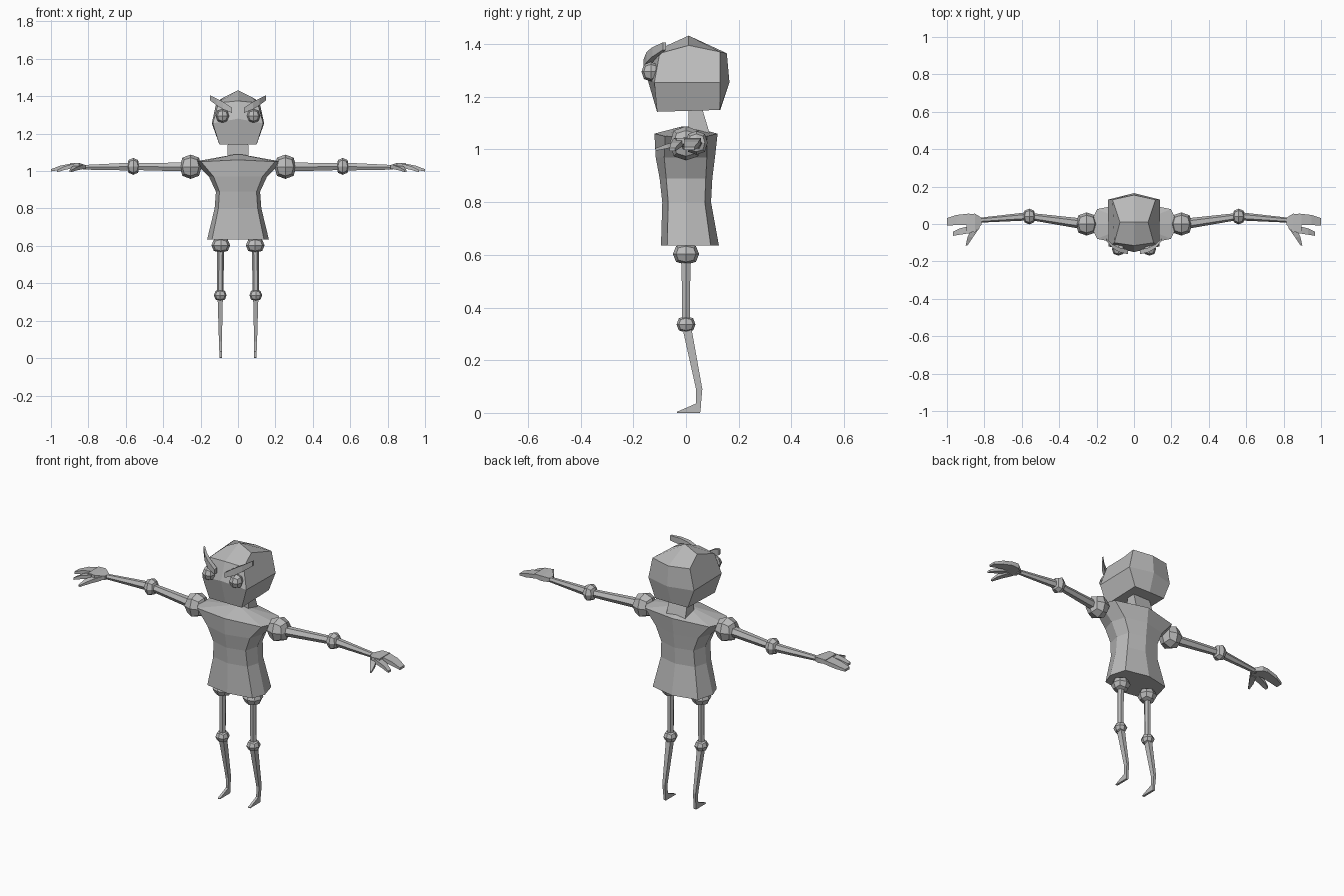
import bpy, bmesh, math
from mathutils import Vector

if "Cube" in bpy.data.objects:
    bpy.data.objects.remove(bpy.data.objects["Cube"])

grey = bpy.data.materials.new("plain_grey")
grey.diffuse_color = (0.5, 0.5, 0.5, 1)
grey.use_nodes = True
grey.node_tree.nodes["Principled BSDF"].inputs["Base Color"].default_value = grey.diffuse_color


def finish(name, bm, mirror=False):
    bmesh.ops.remove_doubles(bm, verts=bm.verts, dist=0.0005)
    bmesh.ops.recalc_face_normals(bm, faces=bm.faces)
    me = bpy.data.meshes.new(name)
    bm.to_mesh(me)
    bm.free()
    me.materials.append(grey)
    ob = bpy.data.objects.new(name, me)
    bpy.context.collection.objects.link(ob)
    if mirror:
        ob.modifiers.new("mirror", 'MIRROR').use_axis = (True, False, False)
    return ob


def loft(name, rings, mirror=False, caps=None):
    """Skin a list of point rings and close both ends."""
    bm = bmesh.new()
    n = len(rings[0])
    vs = [[bm.verts.new(p) for p in r] for r in rings]
    for a, b in zip(vs, vs[1:]):
        for i in range(n):
            j = (i + 1) % n
            bm.faces.new((a[i], a[j], b[j], b[i]))
    for end in (vs[0], vs[-1]):
        for cap in caps or [range(n)]:
            bm.faces.new([end[i] for i in cap])
    return finish(name, bm, mirror)


def limb(name, path, u, v, n=4):
    """Mirrored tapering bar: path of (centre, half size on u, half size on v)."""
    u, v = Vector(u), Vector(v)
    off, k = (math.pi / 4, math.sqrt(2)) if n == 4 else (0, 1.08)
    rings = []
    for c, a, b in path:
        angles = [off + 2 * math.pi * i / n for i in range(n)]
        rings.append([Vector(c) + u * a * k * math.cos(t) + v * b * k * math.sin(t)
                      for t in angles])
    return loft(name, rings, True)


def ball(name, centre, radii):
    """Mirrored 24-quad rounded cube."""
    bm = bmesh.new()
    bmesh.ops.create_cube(bm, size=2)
    bmesh.ops.subdivide_edges(bm, edges=bm.edges, cuts=1, use_grid_fill=True)
    for v in bm.verts:
        k = {1: 1.0, 2: 0.75, 3: 0.58}[sum(abs(c) > 0.5 for c in v.co)]
        v.co = [centre[i] + v.co[i] * k * radii[i] for i in range(3)]
    return finish(name, bm, True)


X, Y, Z = (1, 0, 0), (0, 1, 0), (0, 0, 1)

# Head: centre profile and a narrower side profile, front bottom round to back bottom
centre = [(-.11, 1.143), (-.15, 1.28), (-.115, 1.375), (.01, 1.432),
          (.155, 1.365), (.165, 1.255), (.13, 1.15)]
side = [(.10, -.11, 1.143), (.135, -.12, 1.255), (.105, -.10, 1.365), (.075, .01, 1.395),
        (.115, .13, 1.37), (.14, .13, 1.255), (.10, .128, 1.15)]
loft("head", [[(-x, y, z) for x, y, z in side],
              [(0, y, z) for y, z in centre], side],
     caps=[[0, 1, 5, 6], [1, 2, 3, 4, 5]])

# Neck
loft("neck", [[(x, y, z) for x, y in ((-w, f), (w, f), (w, b), (-w, b))]
              for z, w, f, b in ((1.06, .058, .01, .09), (1.16, .054, .01, .06))])

# Torso: eight-sided rings of height, half width, front, back, corner inset, corner drop
rings = []
for z, w, f, b, c, d in ((.635, .165, -.095, .125, .75, 0), (.80, .125, -.09, .095, .75, 0),
                         (.89, .118, -.10, .10, .75, 0), (.97, .155, -.115, .11, .72, 0),
                         (1.06, .235, -.12, .12, .66, .01)):
    rings.append([(0, f, z), (w * .84, f * c, z - d), (w, 0, z - d), (w * .84, b * c, z - d),
                  (0, b, z), (-w * .84, b * c, z - d), (-w, 0, z - d), (-w * .84, f * c, z - d)])
rings.append([(x * .1, y * .1, 1.088) for x, y, z in rings[-1]])
loft("torso", rings)

# Ball joints and eyes
ball("eye", (.083, -.133, 1.295), (.035, .036, .037))
ball("shoulder", (.253, 0, 1.023), (.059, .062, .065))
ball("elbow", (.56, .04, 1.025), (.034, .042, .045))
ball("hip", (.092, 0, .603), (.05, .05, .04))
ball("knee", (.095, 0, .336), (.034, .036, .031))

# Brows: flat swept-up strips
limb("brow", [((.032, -.15, 1.325), .012, .014), ((.08, -.138, 1.35), .012, .02),
              ((.115, -.118, 1.37), .01, .018), ((.15, -.082, 1.392), .006, .014)], Y, Z)

# Arms
limb("upper_arm", [((.29, .003, 1.022), .026, .025), ((.54, .038, 1.024), .018, .02)], Y, Z, 6)
limb("forearm", [((.58, .04, 1.024), .02, .022), ((.83, .02, 1.02), .012, .013)], Y, Z, 6)

# Hands: palm, wide finger, narrow finger and thumb
limb("palm", [((.815, .015, 1.021), .018, .011), ((.85, .005, 1.03), .05, .014),
              ((.895, .008, 1.032), .045, .011)], Y, Z)
limb("wide_finger", [((.88, .025, 1.032), .031, .011), ((.95, .021, 1.018), .027, .011),
                     ((1.0, .012, 1.004), .02, .006)], Y, Z)
limb("narrow_finger", [((.87, -.028, 1.03), .02, .011), ((.93, -.04, 1.015), .017, .01),
                       ((.967, -.052, 1.0), .011, .006)], Y, Z)
limb("thumb", [((.845, -.02, 1.022), .02, .011), ((.875, -.07, 1.013), .015, .009),
               ((.895, -.115, 1.0), .005, .005)], X, Z)

# Legs, with the foot tapering into a pointed toe
limb("upper_leg", [((.093, 0, .59), .017, .018), ((.095, 0, .35), .016, .016)], X, Y, 6)
limb("lower_leg", [((.095, .003, .325), .014, .017), ((.094, .05, .09), .008, .012),
                   ((.093, .047, .035), .007, .01), ((.093, .01, .004), .007, .045),
                   ((.093, .009, 0), .006, .043)], X, Y)
